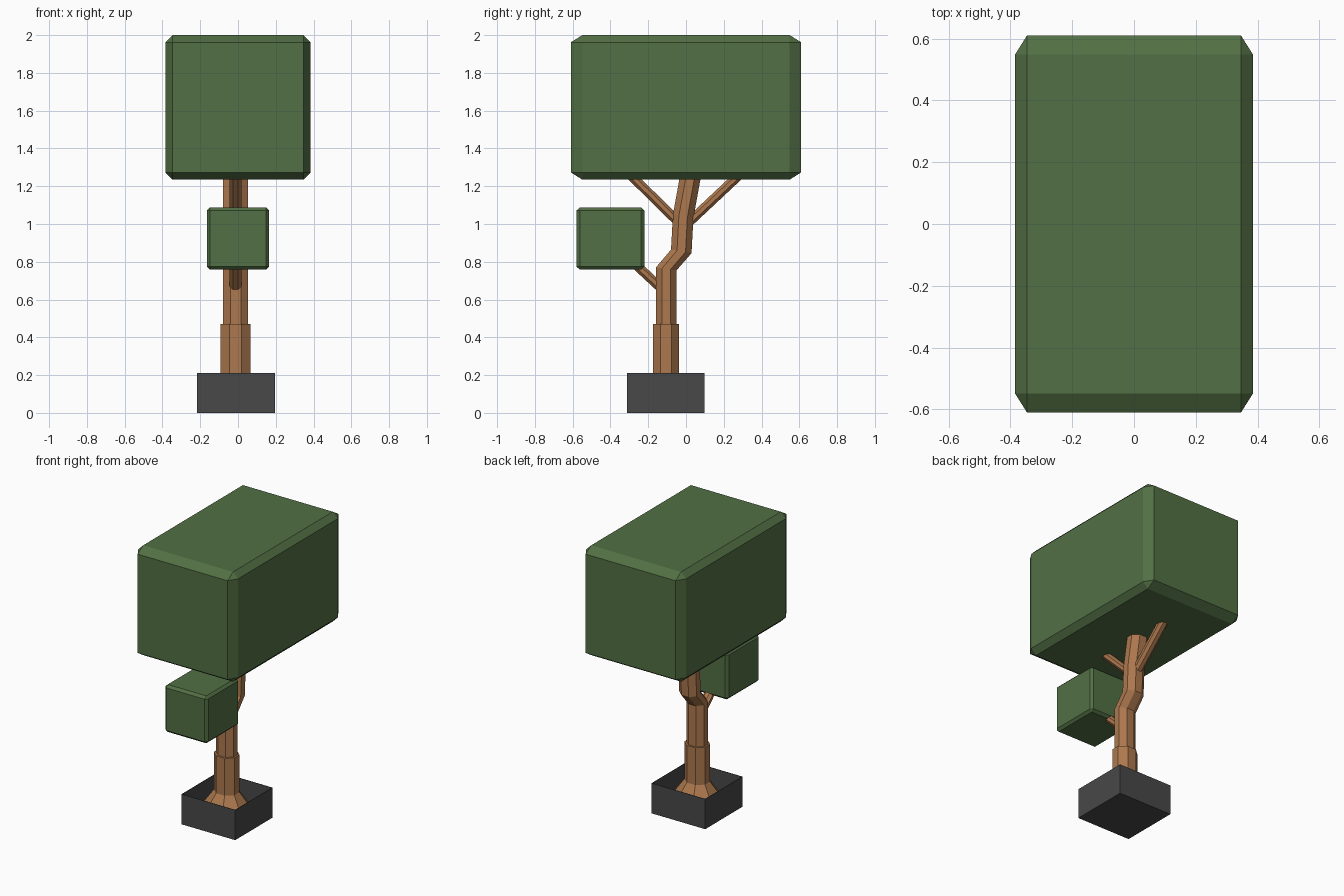
import bpy, bmesh, math
from mathutils import Matrix, Vector

if "Cube" in bpy.data.objects:
    bpy.data.objects.remove(bpy.data.objects["Cube"], do_unlink=True)


def material(name, rgb):
    m = bpy.data.materials.new(name)
    m.use_nodes = True
    m.diffuse_color = (*rgb, 1)
    bsdf = m.node_tree.nodes["Principled BSDF"]
    bsdf.inputs["Base Color"].default_value = (*rgb, 1)
    bsdf.inputs["Roughness"].default_value = 0.9
    return m


GREEN = material("leaf green", (0.085, 0.16, 0.058))
BROWN = material("bark brown", (0.42, 0.19, 0.077))
GREY = material("dark grey", (0.065, 0.065, 0.065))
AXIS_X = -0.013


def finish(name, bm, mat):
    bmesh.ops.recalc_face_normals(bm, faces=bm.faces)
    mesh = bpy.data.meshes.new(name)
    bm.to_mesh(mesh)
    bm.free()
    mesh.materials.append(mat)
    obj = bpy.data.objects.new(name, mesh)
    bpy.context.collection.objects.link(obj)
    return obj


def leaf_block(name, centre, size):
    """Unit cube with chamfered edges, stretched to size."""
    bm = bmesh.new()
    bmesh.ops.create_cube(bm, size=1)
    bmesh.ops.bevel(bm, geom=bm.edges[:], offset=0.05, segments=1, affect='EDGES')
    bmesh.ops.transform(bm, matrix=Matrix.Translation(centre) @ Matrix.Diagonal((*size, 1)),
                        verts=bm.verts)
    return finish(name, bm, GREEN)


def limb(name, rings, sides=8):
    """Octagonal tube; each ring is (y, z, half width x, half width y, tilt in degrees)."""
    bm = bmesh.new()
    loops = []
    for y, z, rx, ry, tilt in rings:
        rot = Matrix.Rotation(math.radians(tilt), 3, 'X')
        k = 1 / math.cos(math.pi / sides)
        loop = []
        for i in range(sides):
            a = 2 * math.pi * (i + 0.5) / sides
            p = rot @ Vector((rx * k * math.cos(a), ry * k * math.sin(a), 0))
            loop.append(bm.verts.new(p + Vector((AXIS_X, y, z))))
        loops.append(loop)
    for low, high in zip(loops, loops[1:]):
        for i in range(sides):
            j = (i + 1) % sides
            bm.faces.new((low[i], low[j], high[j], high[i]))
    bm.faces.new(loops[0][::-1])
    bm.faces.new(loops[-1])
    return finish(name, bm, BROWN)


def branch(name, start, end):
    dy, dz = end[0] - start[0], end[1] - start[1]
    tilt = math.degrees(math.atan2(-dy, dz))
    limb(name, [(*p, 0.032, 0.025, tilt) for p in (start, end)])


# Open square planter
bm = bmesh.new()
bmesh.ops.create_cube(bm, size=1)
bmesh.ops.delete(bm, geom=[f for f in bm.faces if f.normal.z > 0.5], context='FACES')
bmesh.ops.transform(bm, matrix=Matrix.Translation((-0.01, -0.107, 0.105))
                    @ Matrix.Diagonal((0.414, 0.41, 0.21, 1)), verts=bm.verts)
planter = finish("planter", bm, GREY)
wall = planter.modifiers.new("wall", 'SOLIDIFY')
wall.thickness = 0.004
wall.offset = -1

# Trunk: flared root and thick base, then the bent upper stem
limb("trunk_base", [(-0.106, 0.06, 0.18, 0.17, 0), (-0.106, 0.21, 0.079, 0.069, 0),
                    (-0.106, 0.47, 0.079, 0.069, 0)])
limb("trunk_upper", [(-0.105, 0.44, 0.067, 0.055, 0), (-0.105, 0.762, 0.067, 0.055, -8),
                     (-0.025, 0.855, 0.067, 0.055, -10), (-0.015, 1.04, 0.067, 0.055, -8),
                     (0.032, 1.30, 0.067, 0.055, -10)])

# Branches
branch("low_branch", (-0.11, 0.64), (-0.32, 0.835))
branch("front_branch", (-0.02, 0.99), (-0.33, 1.295))
branch("back_branch", (0.0, 0.995), (0.32, 1.295))

# Foliage
leaf_block("large_foliage", (0, 0, 1.6175), (0.77, 1.22, 0.765))
leaf_block("small_foliage", (0, -0.4, 0.923), (0.33, 0.36, 0.33))
